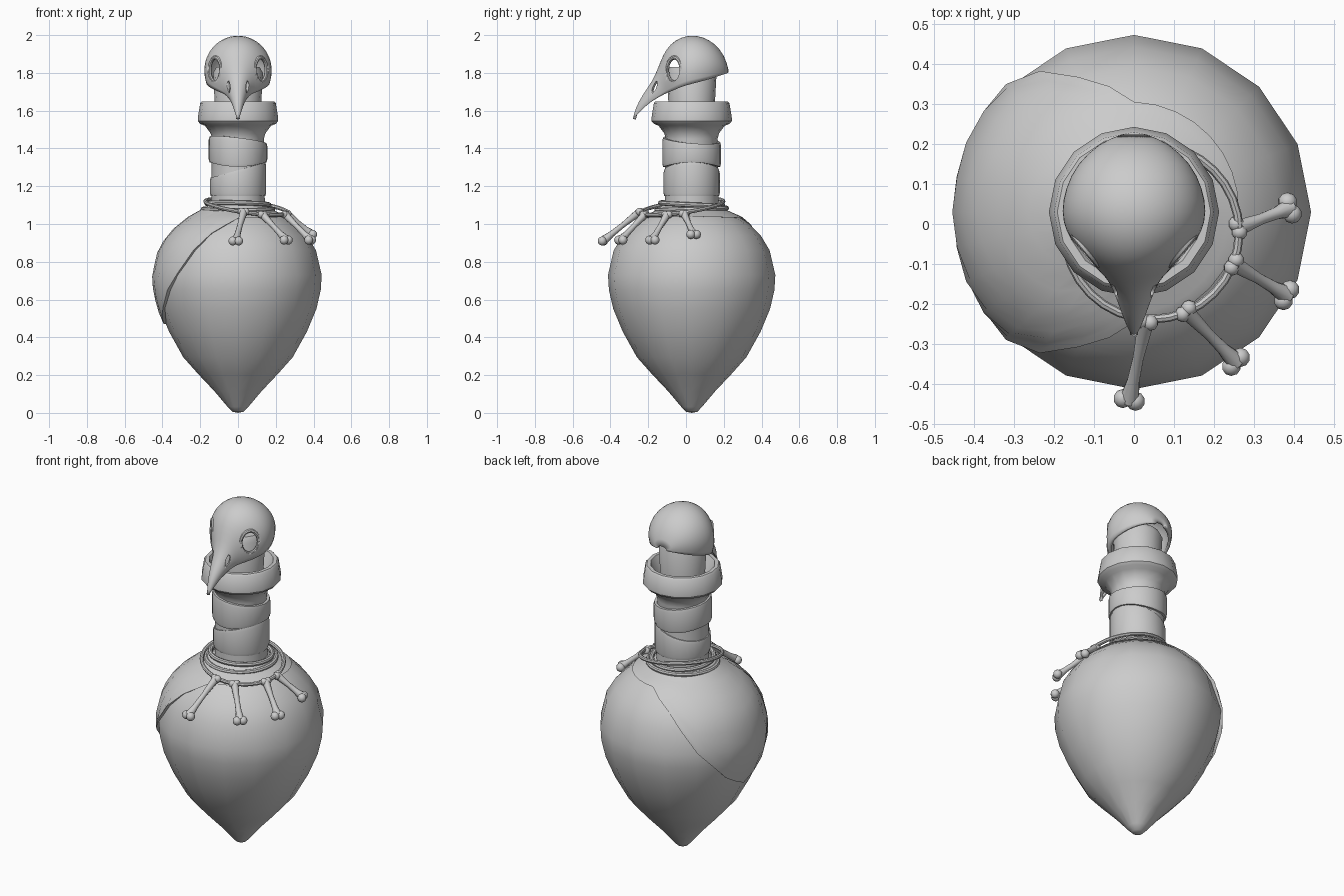
import bpy, bmesh
from math import sin, cos, pi, radians
from mathutils import Vector, Matrix

if "Cube" in bpy.data.objects:
    bpy.data.objects.remove(bpy.data.objects["Cube"])

CY = 0.03  # bottle axis is slightly behind the origin


def finish(name, bm, angle=40):
    bmesh.ops.remove_doubles(bm, verts=bm.verts, dist=1e-5)
    bmesh.ops.recalc_face_normals(bm, faces=bm.faces)
    me = bpy.data.meshes.new(name)
    bm.to_mesh(me)
    bm.free()
    ob = bpy.data.objects.new(name, me)
    bpy.context.collection.objects.link(ob)
    bpy.ops.object.select_all(action='DESELECT')
    ob.select_set(True)
    bpy.context.view_layer.objects.active = ob
    bpy.ops.object.shade_smooth_by_angle(angle=radians(angle))
    return ob


def loft(name, rings, wrap=False, angle=40):
    """Skin a list of point rows; wrap joins the last row to the first."""
    bm = bmesh.new()
    rows = [[bm.verts.new(p) for p in r] for r in rings]
    for i in range(len(rows) if wrap else len(rows) - 1):
        a, b = rows[i], rows[(i + 1) % len(rows)]
        for j in range(len(a) - 1):
            bm.faces.new((a[j], a[j + 1], b[j + 1], b[j]))
    return finish(name, bm, angle)


def lathe(name, profile, n=16, angle=40):
    """profile: list of (r, z), or a function of the angle returning one."""
    rings = []
    for i in range(n):
        a = 2 * pi * i / n
        p = profile(a) if callable(profile) else profile
        rings.append([(r * cos(a), CY + r * sin(a), z) for r, z in p])
    return loft(name, rings, True, angle)


def interp(x, pts):
    for (x0, y0), (x1, y1) in zip(pts, pts[1:]):
        if x <= x1:
            return y0 + (y1 - y0) * (x - x0) / (x1 - x0)
    return pts[-1][1]


# Bottle: pointed body, neck, flared lip and open mouth
belly = [(0, 0), (.03, .006), (.055, .032), (.125, .115), (.21, .205), (.29, .295),
         (.365, .43), (.415, .55), (.438, .65), (.443, .73), (.413, .86),
         (.365, .94), (.305, 1.0), (.25, 1.04), (.17, 1.075), (.142, 1.1)]
lathe("bottle", belly + [(.14, 1.3), (.137, 1.45), (.145, 1.48), (.175, 1.52), (.2, 1.53),
      (.213, 1.545), (.213, 1.56), (.2, 1.64), (.192, 1.648), (.172, 1.648),
      (.163, 1.63), (.135, 1.57), (0, 1.56)])

# Cork
lathe("cork", [(0, 1.55), (.118, 1.55), (.132, 1.8), (.115, 1.83), (0, 1.83)])


# Leather drape hanging low on the left side of the body
edge = [(0, .47), (20, .54), (45, .74), (58, .88), (70, .97), (90, 1.03), (180, 1.04)]
radius_at = [(z, r) for r, z in belly]


def drape(a):
    low = interp(abs(a * 180 / pi - 180), edge)
    zs = [low + (1.1 - low) * k / 10 for k in range(11)]
    out = [(interp(z, radius_at) + .012, z) for z in zs]
    return [(out[0][0] - .02, low)] + out


lathe("leather_drape", drape, 32)


# Wrapped strips around the neck
def strip(name, r, top, bottom):
    def profile(a):
        t, b = top(a), bottom(a)
        return [(.13, t), (r - .004, t), (r, t - .015), (r, b + .015), (r - .004, b), (.13, b)]
    lathe(name, profile, 24)


strip("upper_neck_wrap", .155, lambda a: 1.445 - .018 * cos(a) - .012 * sin(a),
      lambda a: 1.315 + .012 * cos(2 * a))
strip("lower_neck_wrap", .149, lambda a: 1.285 + .04 * cos(a), lambda a: 1.148)


# Cords: two tight rings and the tilted necklace
def cord(name, cx, cy, r, thick, height):
    rows = []
    for i in range(32):
        a = 2 * pi * i / 32
        d = Vector((cos(a), sin(a), 0))
        c = Vector((cx, cy, height(a))) + d * r
        rows.append([c + d * thick * cos(b) + Vector((0, 0, thick * sin(b)))
                     for b in [2 * pi * k / 8 for k in range(9)]])
    loft(name, rows, True)


cord("neck_cord_upper", 0, CY, .165, .013, lambda a: 1.105 + .008 * cos(a + 2))
cord("neck_cord_lower", 0, CY, .185, .013, lambda a: 1.078 + .006 * sin(a))
cord("necklace_cord", .045, -.02, .218, .011, lambda a: 1.09 - .042 * cos(a + pi / 4))


# Hanging bones: flared shaft with paired knobs at both ends
def bone(name, head, tip):
    head, tip = Vector(head), Vector(tip)
    axis = tip - head
    side = axis.cross(Vector((0, 0, 1))).normalized()
    rot = axis.to_track_quat('Z', 'Y').to_matrix().to_4x4()
    bm = bmesh.new()
    for f0, f1, r0, r1 in ((0, .45, .021, .014), (.45, .75, .014, .016), (.75, 1, .016, .025)):
        mid = head + axis * (f0 + f1) / 2
        bmesh.ops.create_cone(bm, segments=10, radius1=r0, radius2=r1, cap_ends=False,
                              depth=axis.length * (f1 - f0),
                              matrix=Matrix.Translation(mid) @ rot)
    for p, r, off in ((head, .02, .011), (tip, .024, .016)):
        for s in (-1, 1):
            bmesh.ops.create_uvsphere(bm, u_segments=10, v_segments=8, radius=r,
                                      matrix=Matrix.Translation(p + side * off * s))
    finish(name, bm, 50)


bones = [((.03, -.245, 1.065), (-.012, -.44, .91)), ((.13, -.218, 1.05), (.255, -.345, .915)),
         ((.25, -.1, 1.05), (.382, -.178, .915)), ((.26, -.01, 1.055), (.39, .04, .945))]
for i, (h, t) in enumerate(bones):
    bone(f"bone_{i + 1}", h, t)

# Bird skull: arched sections (upper y, z, lower y, z, half width) from back to beak tip
stations = [(.224, 1.82, .224, 1.8, .03), (.205, 1.893, .205, 1.795, .085),
            (.15, 1.96, .15, 1.775, .145), (.09, 1.992, .09, 1.757, .173),
            (.03, 2.002, .03, 1.742, .184), (-.03, 1.99, -.015, 1.73, .172),
            (-.085, 1.953, -.05, 1.715, .145), (-.12, 1.9, -.085, 1.70, .11),
            (-.147, 1.83, -.115, 1.688, .075), (-.175, 1.76, -.15, 1.668, .055),
            (-.233, 1.68, -.19, 1.645, .037), (-.267, 1.615, -.24, 1.6, .021),
            (-.281, 1.557, -.277, 1.557, .005)]
T = radians(112)
rows = []
for uy, uz, ly, lz, w in stations:
    row = []
    for k in range(17):
        t = T * (k / 8 - 1)
        h = (cos(t) - cos(T)) / (1 - cos(T))
        row.append((w * sin(t), ly + (uy - ly) * h, lz + (uz - lz) * h))
    rows.append(row)
skull = loft("bird_skull", rows, angle=50)
skull.modifiers.new("smooth", 'SUBSURF').levels = 1
shell = skull.modifiers.new("shell", 'SOLIDIFY')
shell.thickness = .016
shell.offset = -1


# Eye sockets and nostrils cut through the shell
def ellipsoid(pos, scale, turn, tilt=0):
    bm = bmesh.new()
    m = (Matrix.Translation(pos) @ Matrix.Rotation(turn, 4, 'Z') @ Matrix.Rotation(tilt, 4, 'X')
         @ Matrix.Diagonal((*scale, 1)))
    bmesh.ops.create_uvsphere(bm, u_segments=20, v_segments=12, radius=1, matrix=m)
    return finish("cutter", bm)


cutters = []
for s in (-1, 1):
    turn = -radians(40) * s
    cutters.append(ellipsoid((s * .125, -.065, 1.815), (.06, .046, .062), turn, 0))
    cutters.append(ellipsoid((s * .042, -.16, 1.725), (.03, .012, .032), turn, -radians(20)))
for c in cutters:
    b = skull.modifiers.new("cut", 'BOOLEAN')
    b.object = c
    b.solver = 'EXACT'
bpy.context.view_layer.objects.active = skull
for m in list(skull.modifiers):
    bpy.ops.object.modifier_apply(modifier=m.name)
for c in cutters:
    bpy.data.objects.remove(c)

# Raised brow rims around the eye sockets
for s, side in ((-1, "left"), (1, "right")):
    n = Vector((s * cos(radians(40)), -sin(radians(40)), 0))
    u = Vector((-n.y, n.x, 0))
    up = Vector((0, 0, 1))
    ring = []
    for i in range(24):
        a = 2 * pi * i / 24
        d = u * cos(a) * .05 + up * sin(a) * .066
        c = Vector((s * .119, -.062, 1.815)) + d
        ring.append([c + d.normalized() * .011 * cos(b) + n * .011 * sin(b)
                     for b in [2 * pi * k / 8 for k in range(9)]])
    loft(f"{side}_eye_rim", ring, True)
